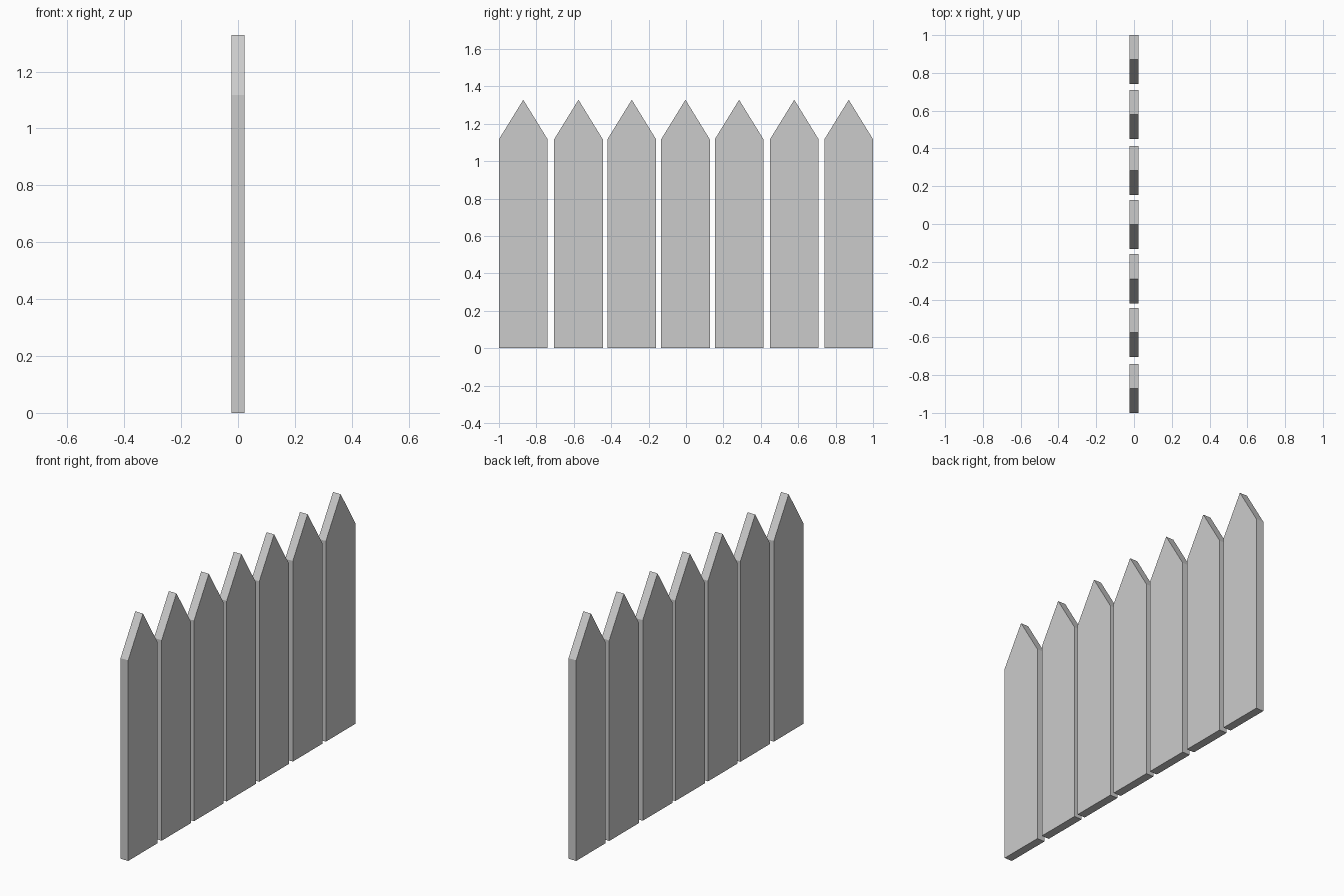
import bpy

if "Cube" in bpy.data.objects:
    bpy.data.objects.remove(bpy.data.objects["Cube"])

HALF_WIDTH = 0.13
HALF_DEPTH = 0.0235
SHOULDER = 1.117
TIP = 1.328
CENTRES = [-0.87, -0.575, -0.29, -0.003, 0.284, 0.579, 0.87]

# Pointed board outline in (y, z)
PROFILE = [(-HALF_WIDTH, 0), (HALF_WIDTH, 0), (HALF_WIDTH, SHOULDER),
           (0, TIP), (-HALF_WIDTH, SHOULDER)]


def make_picket_mesh():
    n = len(PROFILE)
    verts = [(x, y, z) for x in (-HALF_DEPTH, HALF_DEPTH) for y, z in PROFILE]
    faces = [tuple(reversed(range(n))), tuple(range(n, 2 * n))]
    faces += [(i, (i + 1) % n, (i + 1) % n + n, i + n) for i in range(n)]
    mesh = bpy.data.meshes.new("picket")
    mesh.from_pydata(verts, [], faces)
    mesh.update()
    return mesh


# Row of separate fence pickets sharing one mesh
picket_mesh = make_picket_mesh()
for number, y in enumerate(CENTRES, 1):
    picket = bpy.data.objects.new(f"fence_picket_{number}", picket_mesh)
    picket.location.y = y
    bpy.context.collection.objects.link(picket)
